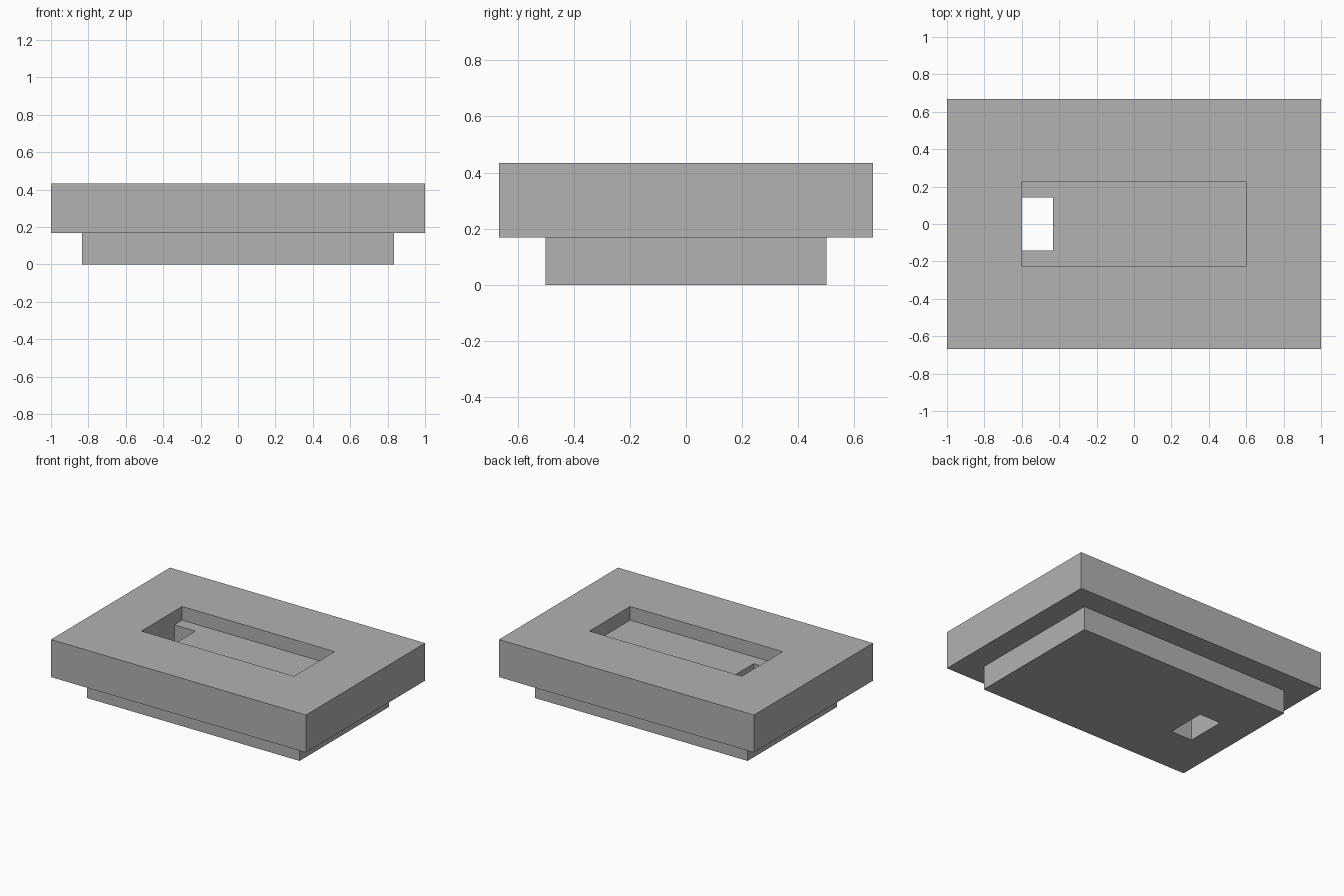
import bpy

cube = bpy.data.objects.get("Cube")
if cube:
    bpy.data.objects.remove(cube, do_unlink=True)

grey = bpy.data.materials.new("plain grey")
grey.use_nodes = True
colour = (0.445, 0.445, 0.445, 1)
grey.diffuse_color = colour
grey.node_tree.nodes["Principled BSDF"].inputs["Base Color"].default_value = colour


def box(name, x, y, z):
    """Box spanning the given (low, high) ranges."""
    centre = [(a + b) / 2 for a, b in (x, y, z)]
    bpy.ops.mesh.primitive_cube_add(size=1, location=centre)
    ob = bpy.context.object
    ob.name = name
    ob.scale = [b - a for a, b in (x, y, z)]
    bpy.ops.object.transform_apply(location=False, rotation=False, scale=True)
    ob.data.materials.append(grey)
    return ob


def combine(target, tool, operation):
    """Apply a boolean to target and discard the tool."""
    mod = target.modifiers.new(operation.lower(), "BOOLEAN")
    mod.operation = operation
    mod.solver = "EXACT"
    mod.object = tool
    bpy.context.view_layer.objects.active = target
    bpy.ops.object.modifier_apply(modifier=mod.name)
    bpy.data.objects.remove(tool, do_unlink=True)


TOP, STEP, FLOOR = 0.434, 0.168, 0.337
END = 0.598

# Wide upper slab joined to the narrower base
body = box("stepped_block", (-1, 1), (-0.667, 0.667), (STEP, TOP))
base = box("base", (-0.833, 0.833), (-0.5, 0.5), (0, STEP + 0.05))
combine(body, base, "UNION")

# Shallow pocket in the top
pocket = box("pocket_cutter", (-END, END), (-0.228, 0.228), (FLOOR, TOP + 0.1))
combine(body, pocket, "DIFFERENCE")

# Slot through the pocket floor, flush with the pocket's end wall
slot = box("slot_cutter", (-END, -0.432), (-0.142, 0.142), (-0.1, FLOOR + 0.05))
combine(body, slot, "DIFFERENCE")
